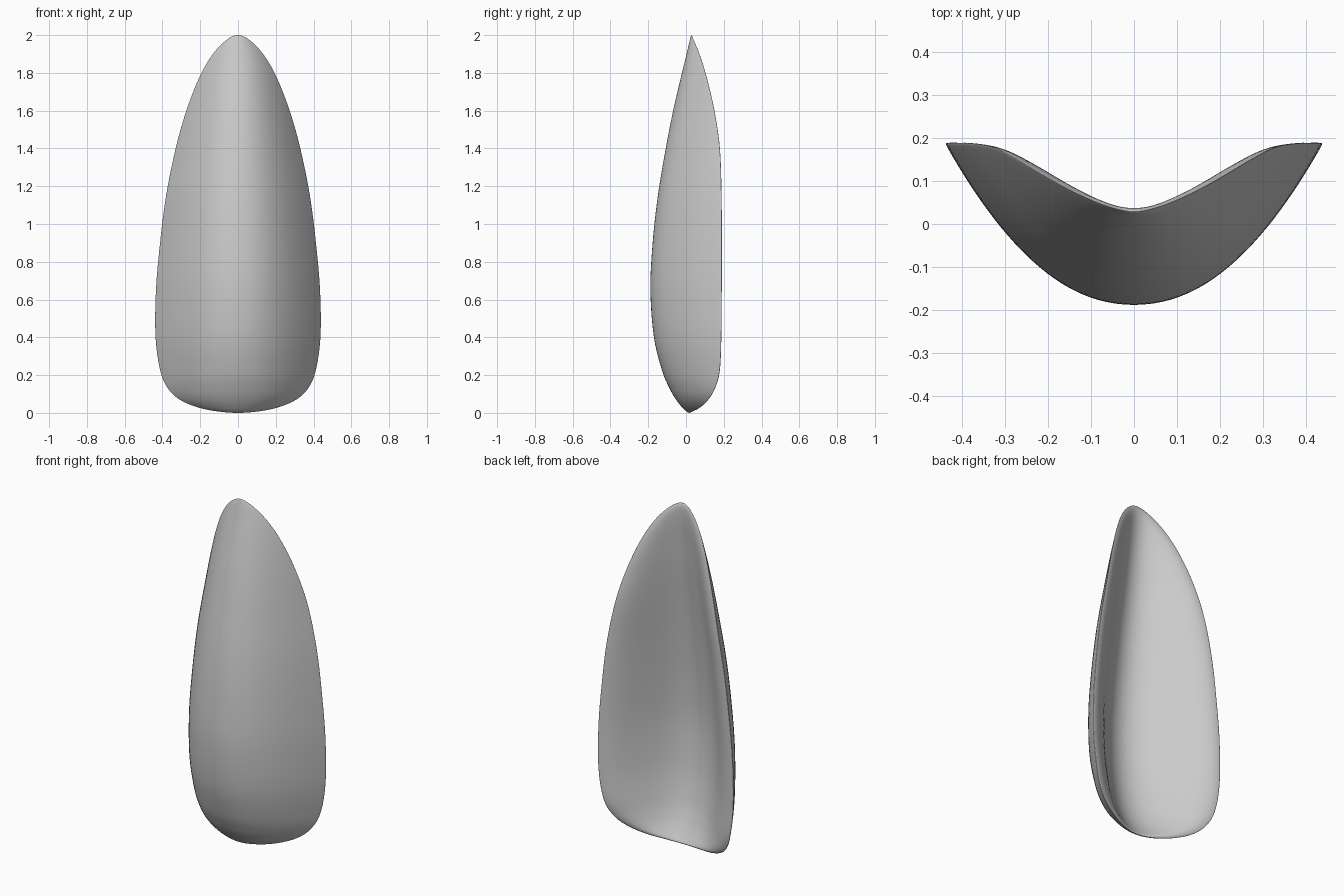
import bpy, bmesh, math

if "Cube" in bpy.data.objects:
    bpy.data.objects.remove(bpy.data.objects["Cube"], do_unlink=True)

# Stations up the shell: height, half width, rim y, front y, hollow back y
STATIONS = [
    (0, 0, .018, .018, .018), (.008, .11, .036, .002, .022), (.028, .21, .074, -.02, .01),
    (.067, .305, .116, -.052, -.012), (.125, .37, .152, -.087, -.039), (.22, .413, .179, -.128, -.07),
    (.4, .439, .188, -.173, -.103), (.65, .437, .19, -.192, -.118), (.9, .415, .19, -.18, -.103),
    (1.15, .383, .189, -.152, -.073), (1.4, .332, .18, -.11, -.037), (1.6, .275, .151, -.07, -.006),
    (1.77, .209, .112, -.03, .017), (1.89, .141, .075, 0, .032), (1.97, .067, .043, .019, .037),
    (2, 0, .029, .029, .029)]
STEPS = 6     # rows between stations
HALF = 32     # columns from the centre line to one rim
ROUNDING = 10  # smoothing passes that soften the rim


def ghost(s):
    """Mirrored station past a tip, so the outline rounds over it."""
    z, w, r, f, b = s
    return (z, -w, r, b, f)


def spline(a, b, c, d, t):
    """Catmull-Rom curve between b and c."""
    return [q + .5 * t * (s - p + t * (2 * p - 5 * q + 4 * s - u + t * (3 * (q - s) + u - p)))
            for p, q, s, u in zip(a, b, c, d)]


def section(z, w, r, f, b):
    """Closed loop: bowed front from rim to rim, then the hollow back."""
    loop = []
    for i in range(-HALF, HALF + 1):
        t = math.sin(math.pi / 2 * i / HALF)
        loop.append((w * t, f + (r - f) * abs(t) ** 2.15))
    for i in range(HALF - 1, -HALF, -1):
        t = math.sin(math.pi / 2 * i / HALF)
        rise = (1 - math.cos(math.pi * abs(t) ** 1.1)) / 2
        loop.append((w * t, b + (r - b) * rise))
    for _ in range(ROUNDING):
        loop = [tuple((p + 2 * q + s) / 4 for p, q, s in zip(*trio))
                for trio in zip(loop[-1:] + loop[:-1], loop, loop[1:] + loop[:1])]
    return [(x, y, z) for x, y in loop]


# Rows of the shell
pts = [ghost(STATIONS[1])] + STATIONS + [ghost(STATIONS[-2])]
rows = [spline(*pts[k:k + 4], j / STEPS) for k in range(len(pts) - 3) for j in range(STEPS)][1:]

# Skin the rows and close both tips
bm = bmesh.new()
rings = [[bm.verts.new(p) for p in section(*row)] for row in rows]
n = len(rings[0])
for lower, upper in zip(rings, rings[1:]):
    for i in range(n):
        j = (i + 1) % n
        bm.faces.new((lower[i], lower[j], upper[j], upper[i]))
for ring, tip in ((rings[0], STATIONS[0]), (rings[-1], STATIONS[-1])):
    end = bm.verts.new((0, tip[2], tip[0]))
    for i in range(n):
        bm.faces.new((ring[i], ring[(i + 1) % n], end))
bmesh.ops.recalc_face_normals(bm, faces=bm.faces)

mesh = bpy.data.meshes.new("curved_shell")
bm.to_mesh(mesh)
bm.free()
shell = bpy.data.objects.new("curved_shell", mesh)
bpy.context.collection.objects.link(shell)

# Plain grey surface
grey = bpy.data.materials.new("light_grey")
grey.use_nodes = True
colour = (.6, .6, .6, 1)
grey.diffuse_color = colour
grey.node_tree.nodes["Principled BSDF"].inputs["Base Color"].default_value = colour
mesh.materials.append(grey)

# Smooth shading all over the rounded rim
bpy.context.view_layer.objects.active = shell
shell.select_set(True)
bpy.ops.object.shade_smooth_by_angle(angle=math.radians(80))
